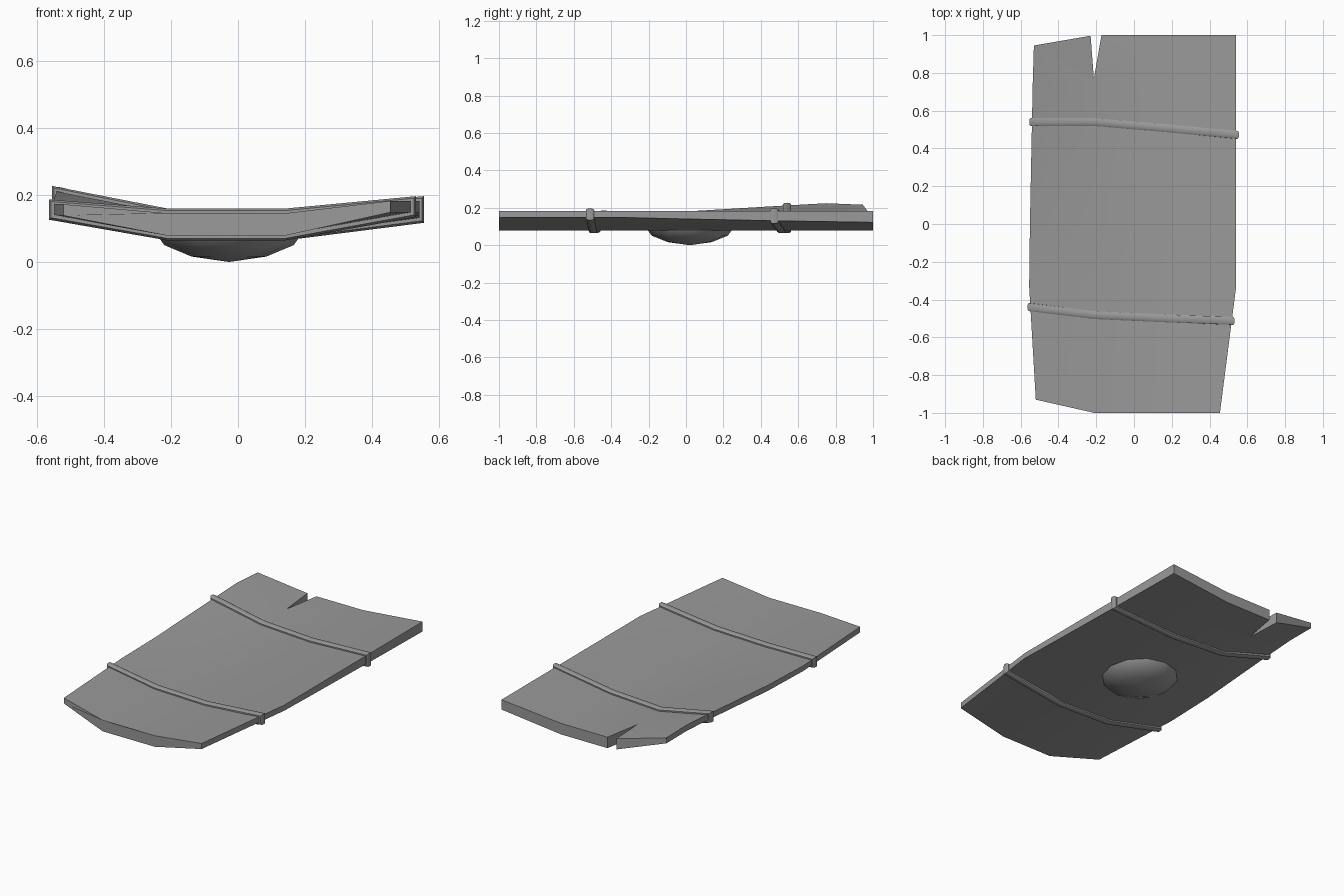
import bpy, bmesh, math

if "Cube" in bpy.data.objects:
    bpy.data.objects.remove(bpy.data.objects["Cube"])

# Stations along the plank: y, left (x, top, bottom), right (x, top, bottom)
ROWS = [
    (-1.00, (-0.52, 0.172, 0.138), (0.455, 0.182, 0.148)),
    (-0.33, (-0.555, 0.172, 0.140), (0.541, 0.182, 0.148)),
    (0.00, (-0.551, 0.180, 0.146), (0.541, 0.182, 0.140)),
    (0.50, (-0.541, 0.210, 0.176), (0.541, 0.182, 0.130)),
    (0.75, (-0.536, 0.224, 0.188), (0.541, 0.182, 0.126)),
    (1.00, (-0.53, 0.216, 0.182), (0.541, 0.182, 0.122)),
]
INNER = [(-0.21, 0.145, 0.078), (0.14, 0.145, 0.078)]

grey = bpy.data.materials.new("dark_grey")
grey.diffuse_color = (0.32, 0.32, 0.32, 1)
grey.use_nodes = True
grey.node_tree.nodes["Principled BSDF"].inputs["Base Color"].default_value = grey.diffuse_color


def edge(y, side):
    """Interpolated edge (x, top, bottom) at a given y."""
    for a, b in zip(ROWS, ROWS[1:]):
        if y <= b[0]:
            t = (y - a[0]) / (b[0] - a[0])
            return tuple(p + (q - p) * t for p, q in zip(a[side], b[side]))
    return ROWS[-1][side]


def activate(ob):
    bpy.ops.object.select_all(action='DESELECT')
    ob.select_set(True)
    bpy.context.view_layer.objects.active = ob


def smooth(ob, degrees):
    activate(ob)
    bpy.ops.object.shade_smooth_by_angle(angle=math.radians(degrees))


def loft(name, rings, closed=False):
    """Bridge equal-sized rings of points into a solid."""
    bm = bmesh.new()
    vs = [[bm.verts.new(p) for p in r] for r in rings]
    n = len(vs[0])
    for i in range(len(vs) if closed else len(vs) - 1):
        a, b = vs[i], vs[(i + 1) % len(vs)]
        for j in range(n):
            k = (j + 1) % n
            bm.faces.new((a[j], a[k], b[k], b[j]))
    if not closed:
        bm.faces.new(vs[0])
        bm.faces.new(vs[-1])
    bmesh.ops.recalc_face_normals(bm, faces=bm.faces)
    me = bpy.data.meshes.new(name)
    bm.to_mesh(me)
    bm.free()
    me.materials.append(grey)
    ob = bpy.data.objects.new(name, me)
    bpy.context.collection.objects.link(ob)
    return ob


# Curved shield board with clipped left corners
rings = []
for y, left, right in ROWS:
    cols = [left] + INNER + [right]
    ys = [max(-0.93, min(0.945, y))] + [y] * 3
    top = [(c[0], cy, c[1]) for c, cy in zip(cols, ys)]
    low = [(c[0], cy, c[2]) for c, cy in zip(cols, ys)]
    rings.append(top + low[::-1])
board = loft("shield_board", rings)

# Split notch in the far end
wedge = [(-0.2125, 0.77), (-0.165, 1.04), (-0.233, 1.04)]
cutter = loft("notch_cutter", [[(x, y, z) for x, y in wedge] for z in (0, 0.4)])
cutter.hide_render = True
cut = board.modifiers.new("notch", 'BOOLEAN')
cut.operation = 'DIFFERENCE'
cut.solver = 'EXACT'
cut.object = cutter
activate(board)
bpy.ops.object.modifier_apply(modifier=cut.name)
bpy.data.objects.remove(cutter)
smooth(board, 35)


# Straps wrapped around the board, each with a bevelled section
def strap(name, ys):
    cols = [edge(ys[0], 1)] + INNER + [edge(ys[3], 2)]
    loop = [(i, 1) for i in range(4)] + [(i, -1) for i in (3, 2, 1, 0)]
    out = (-1, 0, 0, 1)
    section = [(-0.021, -0.004), (-0.021, 0.008), (-0.012, 0.014),
               (0.012, 0.014), (0.021, 0.008), (0.021, -0.004)]
    rings = []
    for i, up in loop:
        x, z = cols[i][0], cols[i][1 if up > 0 else 2]
        rings.append([(x + out[i] * h, ys[i] + w, z + up * h) for w, h in section])
    smooth(loft(name, rings, closed=True), 50)


strap("rear_strap", (0.54, 0.54, 0.51, 0.472))
strap("front_strap", (-0.44, -0.482, -0.498, -0.513))

# Shallow faceted boss beneath the board
SEG = 12
boss = []
for r, z in [(0.19, 0.095), (0.213, 0.078), (0.193, 0.05), (0.112, 0.016), (0.002, 0.0)]:
    boss.append([(-0.027 + r * math.cos(2 * math.pi * i / SEG),
                  0.02 + 1.05 * r * math.sin(2 * math.pi * i / SEG), z)
                 for i in range(SEG)])
smooth(loft("boss", boss), 40)
